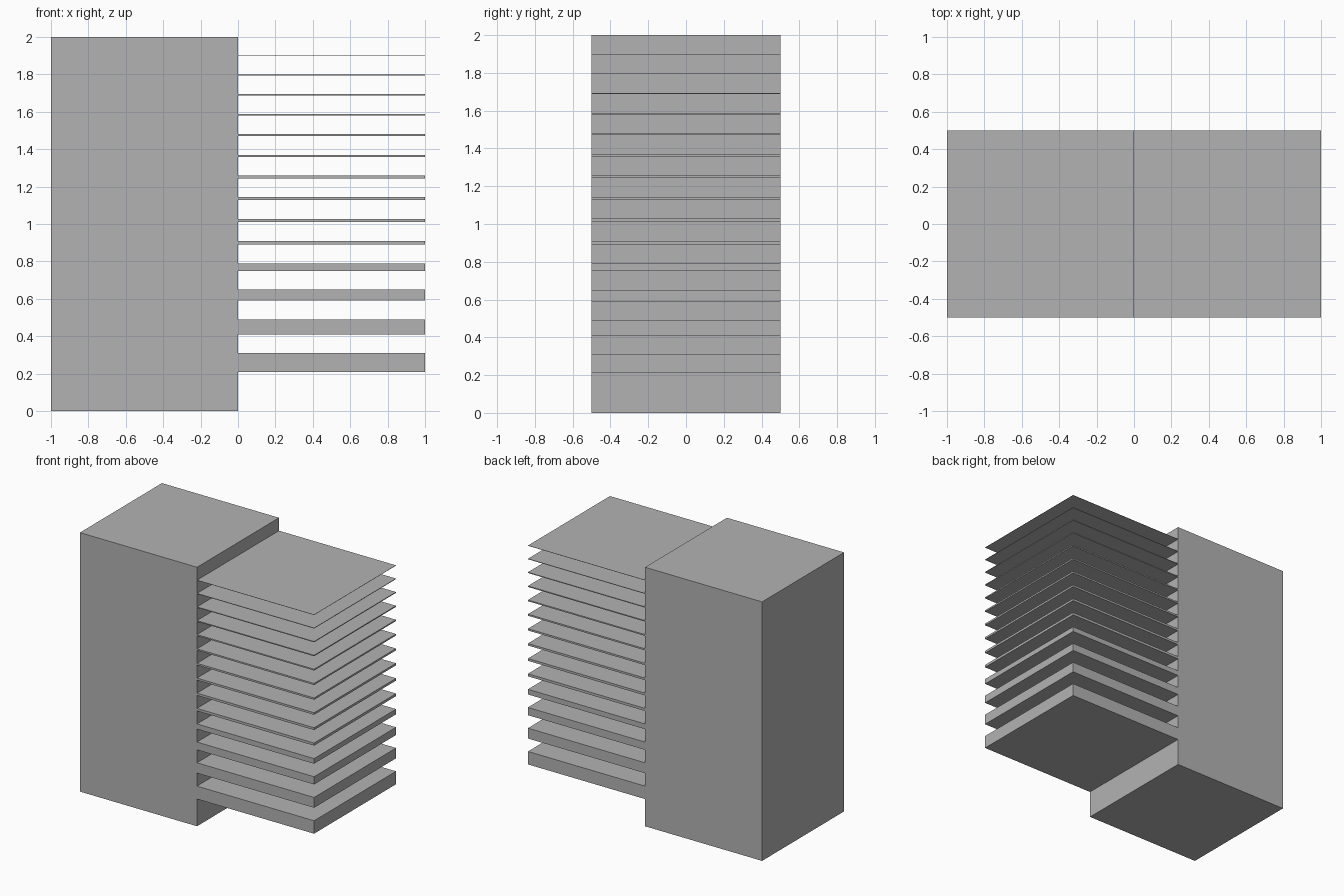
import bpy
import bmesh
from mathutils import Vector

old = bpy.data.objects.get("Cube")
if old:
    bpy.data.objects.remove(old, do_unlink=True)

# Single matte grey
grey = bpy.data.materials.new("plain_grey")
grey.use_nodes = True
colour = (0.45, 0.45, 0.45, 1)
grey.diffuse_color = colour
grey.node_tree.nodes["Principled BSDF"].inputs["Base Color"].default_value = colour


def box(name, low, high):
    low, high = Vector(low), Vector(high)
    bm = bmesh.new()
    bmesh.ops.create_cube(bm, size=1)
    bmesh.ops.scale(bm, vec=high - low, verts=bm.verts)
    bmesh.ops.translate(bm, vec=(low + high) / 2, verts=bm.verts)
    mesh = bpy.data.meshes.new(name)
    bm.to_mesh(mesh)
    bm.free()
    mesh.materials.append(grey)
    obj = bpy.data.objects.new(name, mesh)
    bpy.context.collection.objects.link(obj)
    return obj


# Solid upright block
box("tall_block", (-1, -0.5, 0), (0, 0.5, 2))

# Shelves thin out upwards, first in coarse then in fine steps, with equal gaps
thicknesses = [0.02 * n for n in range(5, 0, -1)]
thicknesses += [0.002 * n for n in range(9, 0, -1)]
gap = 0.1
z = 0.21
for i, thickness in enumerate(thicknesses, 1):
    box(f"shelf_{i}", (0, -0.5, z), (1, 0.5, z + thickness))
    z += thickness + gap
